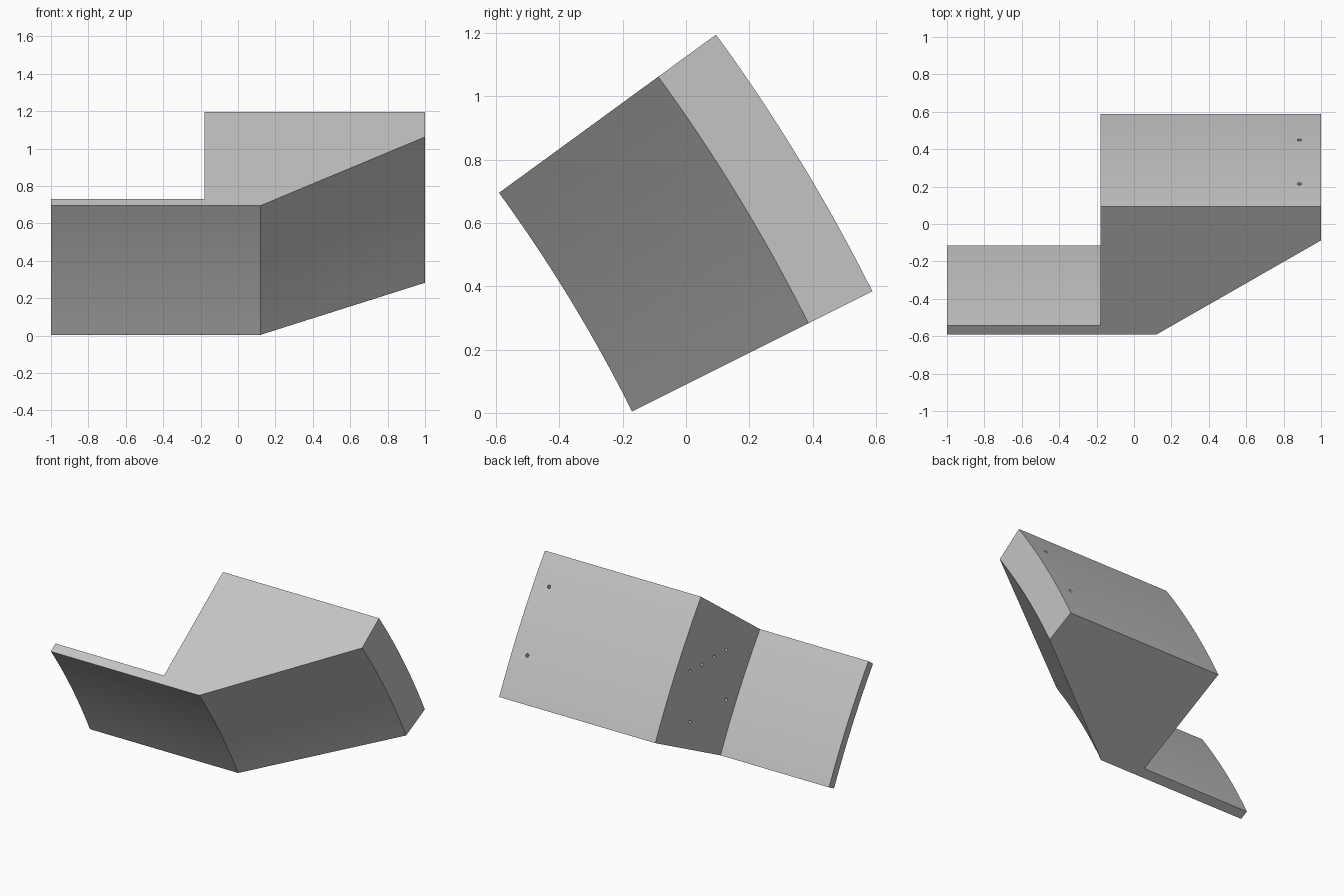
import bpy, bmesh, math
from mathutils import Vector, Matrix

cube = bpy.data.objects.get("Cube")
if cube:
    bpy.data.objects.remove(cube, do_unlink=True)

# Curved body: a plan outline swept about an axis parallel to x
AXIS_Y, AXIS_Z = -4.526, -2.174
INNER, DEPTH, SKIN = 4.87, 0.849, 0.061
START, END = math.radians(26.57), math.radians(36.1)
STEPS = 24
WALL_X, HOLE_R, HOLE_DEPTH = -0.18, 0.012, 0.06

grey = bpy.data.materials.new("plain grey")
grey.use_nodes = True
colour = (0.55, 0.55, 0.55, 1)
grey.diffuse_color = colour
grey.node_tree.nodes["Principled BSDF"].inputs["Base Color"].default_value = colour


def on_arc(x, radius, angle):
    return Vector((x, AXIS_Y + radius * math.cos(angle), AXIS_Z + radius * math.sin(angle)))


def make_object(name, bm):
    bmesh.ops.recalc_face_normals(bm, faces=bm.faces)
    mesh = bpy.data.meshes.new(name)
    bm.to_mesh(mesh)
    bm.free()
    mesh.materials.append(grey)
    obj = bpy.data.objects.new(name, mesh)
    bpy.context.collection.objects.link(obj)
    return obj


# Plan outline as x and distance behind the front skin
outline = [(-1, 0), (0.12, 0), (1, 0.623), (1, DEPTH),
           (WALL_X, DEPTH), (WALL_X, SKIN), (-1, SKIN)]
bm = bmesh.new()
rings = []
for i in range(STEPS + 1):
    angle = START + (END - START) * i / STEPS
    rings.append([bm.verts.new(on_arc(x, INNER + d, angle)) for x, d in outline])
bm.faces.new(rings[0])
bm.faces.new(rings[-1])
for j in range(len(outline)):
    k = (j + 1) % len(outline)
    if outline[j][0] == outline[k][0]:
        # flat end walls are single faces
        bm.faces.new([r[j] for r in rings] + [r[k] for r in reversed(rings)])
    else:
        for a, b in zip(rings, rings[1:]):
            bm.faces.new((a[j], a[k], b[k], b[j]))
body = make_object("curved_panel_body", bm)

# Drill cutters: two in the back face, six in the inner wall
drills = bmesh.new()


def drill(point, direction):
    turn = Vector(direction).to_track_quat("Z", "Y").to_matrix().to_4x4()
    bmesh.ops.create_cone(drills, cap_ends=True, segments=16, radius1=HOLE_R,
                          radius2=HOLE_R, depth=2 * HOLE_DEPTH,
                          matrix=Matrix.Translation(point) @ turn)


for y in (0.45, 0.215):
    angle = math.acos((y - AXIS_Y) / (INNER + DEPTH))
    drill(on_arc(0.885, INNER + DEPTH, angle), (0, math.cos(angle), math.sin(angle)))
for y in (0.215, 0.084, -0.046, -0.177):
    drill(Vector((WALL_X, y, 0.73)), (1, 0, 0))
for y in (0.215, -0.177):
    drill(Vector((WALL_X, y, 0.387)), (1, 0, 0))
cutter = make_object("hole_cutter", drills)
cutter.hide_render = True

# Cut the holes, then smooth the curved faces
cut = body.modifiers.new("holes", "BOOLEAN")
cut.operation = "DIFFERENCE"
cut.solver = "EXACT"
cut.object = cutter
bpy.ops.object.select_all(action="DESELECT")
body.select_set(True)
bpy.context.view_layer.objects.active = body
bpy.ops.object.modifier_apply(modifier=cut.name)
bpy.data.objects.remove(cutter, do_unlink=True)
bpy.ops.object.shade_smooth_by_angle(angle=math.radians(20))
